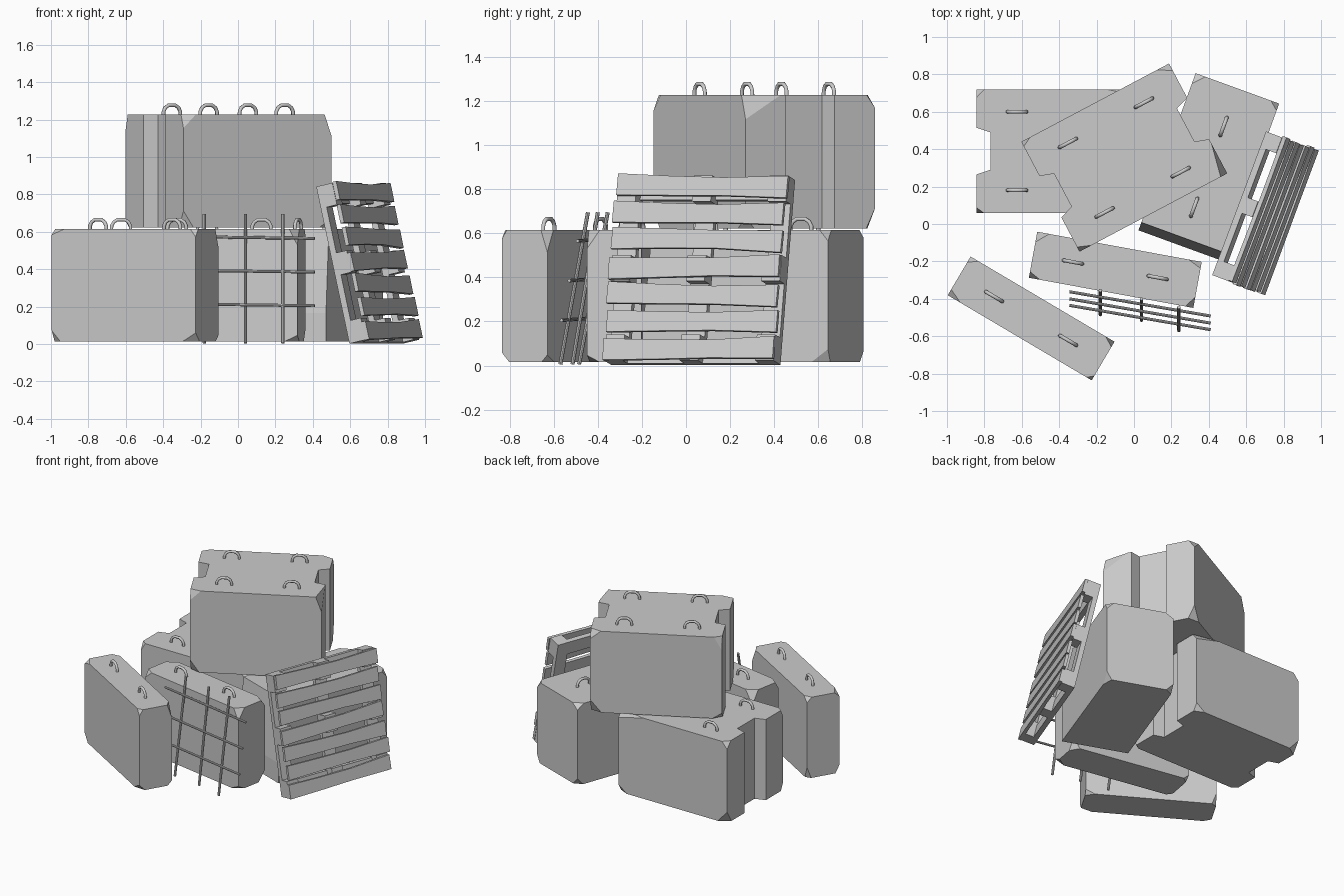
import bpy, bmesh, random
from math import radians, sin, cos
from mathutils import Vector, Matrix

if "Cube" in bpy.data.objects:
    bpy.data.objects.remove(bpy.data.objects["Cube"])

random.seed(4)


def add_mesh(name, bm, matrix=Matrix()):
    bmesh.ops.recalc_face_normals(bm, faces=bm.faces)
    me = bpy.data.meshes.new(name)
    bm.to_mesh(me)
    bm.free()
    ob = bpy.data.objects.new(name, me)
    bpy.context.collection.objects.link(ob)
    ob.matrix_world = matrix
    return ob


def box(bm, center, size):
    m = Matrix.Translation(center) @ Matrix.Diagonal((*size, 1))
    bmesh.ops.create_cube(bm, size=1, matrix=m)


def chip(bm, corner, cut):
    # slice one corner off; cut = intercepts along the three edges
    no = Vector([(1 if p > 0 else -1) / c for p, c in zip(corner, cut)])
    co = Vector(corner) - Vector((cut[0] if corner[0] > 0 else -cut[0], 0, 0))
    bmesh.ops.bisect_plane(bm, geom=bm.verts[:] + bm.edges[:] + bm.faces[:],
                           plane_co=co, plane_no=no.normalized(), clear_outer=True)
    bmesh.ops.holes_fill(bm, edges=bm.edges[:], sides=0)


def lifting_loop(name, matrix):
    # bent bar set into the top of a block
    cu = bpy.data.curves.new(name, 'CURVE')
    cu.dimensions = '3D'
    cu.bevel_depth = 0.01
    cu.bevel_resolution = 1
    pts = [(-.052, -.02), (-.05, .018), (-.04, .037), (-.02, .05),
           (.02, .05), (.04, .037), (.05, .018), (.052, -.02)]
    sp = cu.splines.new('POLY')
    sp.points.add(len(pts) - 1)
    for p, (x, z) in zip(sp.points, pts):
        p.co = (x, 0, z, 1)
    tmp = bpy.data.objects.new(name + "_path", cu)
    bpy.context.collection.objects.link(tmp)
    me = bpy.data.meshes.new_from_object(tmp)
    bpy.data.objects.remove(tmp)
    ob = bpy.data.objects.new(name, me)
    bpy.context.collection.objects.link(ob)
    ob.matrix_world = matrix


def block(name, center, angle, width, z=.015, h=.6, notched=False, special={}, slope=False):
    hx, hy, hz = .447, width / 2, h / 2
    if notched:
        half = [(hx, -hy), (hx, -.125), (hx - .075, -.1), (hx - .075, .1), (hx, .125), (hx, hy)]
        outline = half + [(-x, -y) for x, y in half]
    else:
        outline = [(hx, -hy), (hx, hy), (-hx, hy), (-hx, -hy)]
    bm = bmesh.new()
    f = bm.faces.new([bm.verts.new((x, y, -hz)) for x, y in outline])
    r = bmesh.ops.extrude_face_region(bm, geom=[f])
    bmesh.ops.translate(bm, vec=(0, 0, h), verts=[v for v in r['geom'] if isinstance(v, bmesh.types.BMVert)])
    if slope:  # worn, sloping end face
        bmesh.ops.bisect_plane(bm, geom=bm.verts[:] + bm.edges[:] + bm.faces[:],
                               plane_co=(-hx + .045, 0, hz), plane_no=Vector((-1, 0, .1)).normalized(),
                               clear_outer=True)
        bmesh.ops.holes_fill(bm, edges=bm.edges[:], sides=0)
    for sx in (-1, 1):
        for sy in (-1, 1):
            for sz in (-1, 1):
                cut = special.get((sx, sy, sz)) or (random.uniform(.03, .08), random.uniform(.025, .06),
                                                    random.uniform(.03, .1))
                if slope and sx < 0:
                    continue
                chip(bm, (sx * hx, sy * hy, sz * hz), cut)
    m = Matrix.Translation((*center, z + hz)) @ Matrix.Rotation(radians(angle), 4, 'Z')
    add_mesh(name, bm, m)
    i = 0
    for x in (-.23, .23):
        for y in ((-.21, .21) if notched else (0,)):
            i += 1
            lifting_loop(f"{name}_loop_{i}", m @ Matrix.Translation((x, y, hz)))


# concrete blocks
block("back_block", (-.395, .39), 0, .66, notched=True, special={(1, 1, 1): (.2, .04, .05)})
block("top_block", (-.052, .355), 27.9, .665, z=.622, h=.605, notched=True,
      special={(1, -1, 1): (.04, .18, .11)})
block("side_block", (.4, .305), 70, .475, slope=True)
block("front_block", (-.1, -.245), -10.4, .25)
block("outer_block", (-.55, -.505), -30.6, .24)


# leaning reinforcement grid
def bar(name, a, b, r):
    a, b = Vector(a), Vector(b)
    d = b - a
    bm = bmesh.new()
    bmesh.ops.create_cone(bm, cap_ends=True, segments=8, radius1=r, radius2=r, depth=d.length)
    add_mesh(name, bm, Matrix.Translation((a + b) / 2) @ d.to_track_quat('Z', 'Y').to_matrix().to_4x4())


for i, (x, y0, y1) in enumerate([(-.18, -.485, -.355), (.04, -.515, -.4), (.24, -.57, -.445)]):
    bar(f"upright_bar_{i + 1}", (x, y0, .005), (x, y1, .695), .009)
for i, (z, y) in enumerate([(.57, -.362), (.39, -.4), (.21, -.435)]):
    bar(f"cross_bar_{i + 1}", (-.345, y, z + .005), (.41, y - .13, z - .005), .008)

# leaning pallet: local x along planks, y up the slope, z outward
ang, lean = radians(69.5), radians(12.7)
w = Vector((cos(ang), sin(ang), 0))
n = Vector((sin(ang), -cos(ang), 0))
up = Vector((0, 0, 1)) * cos(lean) - n * sin(lean)
out = w.cross(up)
if out.dot(n) < 0:
    out = -out
P = Matrix((w, up, out)).transposed().to_4x4()
P.translation = Vector((.845, .005, .028))

# seven waisted planks
for i in range(7):
    bm = bmesh.new()
    prof = [(-.412, .05), (-.15, .045), (.1, .042), (.412, .051)]
    dy = random.uniform(-.006, .006)
    pts = [(x, -h + dy * (x > -.2) * (x < .2)) for x, h in prof] + \
          [(x, h + dy * (x > -.2) * (x < .2)) for x, h in reversed(prof)]
    f = bm.faces.new([bm.verts.new((x, y, -.022)) for x, y in pts])
    r = bmesh.ops.extrude_face_region(bm, geom=[f])
    bmesh.ops.translate(bm, vec=(0, 0, .022), verts=[v for v in r['geom'] if isinstance(v, bmesh.types.BMVert)])
    add_mesh(f"plank_{i + 1}", bm, P @ Matrix.Translation((random.uniform(-.008, .008), .053 + i * .126, 0))
             @ Matrix.Rotation(radians(random.uniform(-1.2, 1.2)), 4, 'Z'))

# spacer blocks and back frame boards
bm = bmesh.new()
for x in (-.365, 0, .365):
    for y in (.06, .43, .80):
        box(bm, (x, y, -.052), (.09, .12, .06))
add_mesh("pallet_spacers", bm, P)
bm = bmesh.new()
for x in (-.365, 0, .365):
    box(bm, (x, .43, -.099), (.09, .86, .034))
for y in (.05, .81):
    for x in (-.1825, .1825):
        box(bm, (x, y, -.099), (.275, .1, .034))
add_mesh("pallet_back_frame", bm, P)
